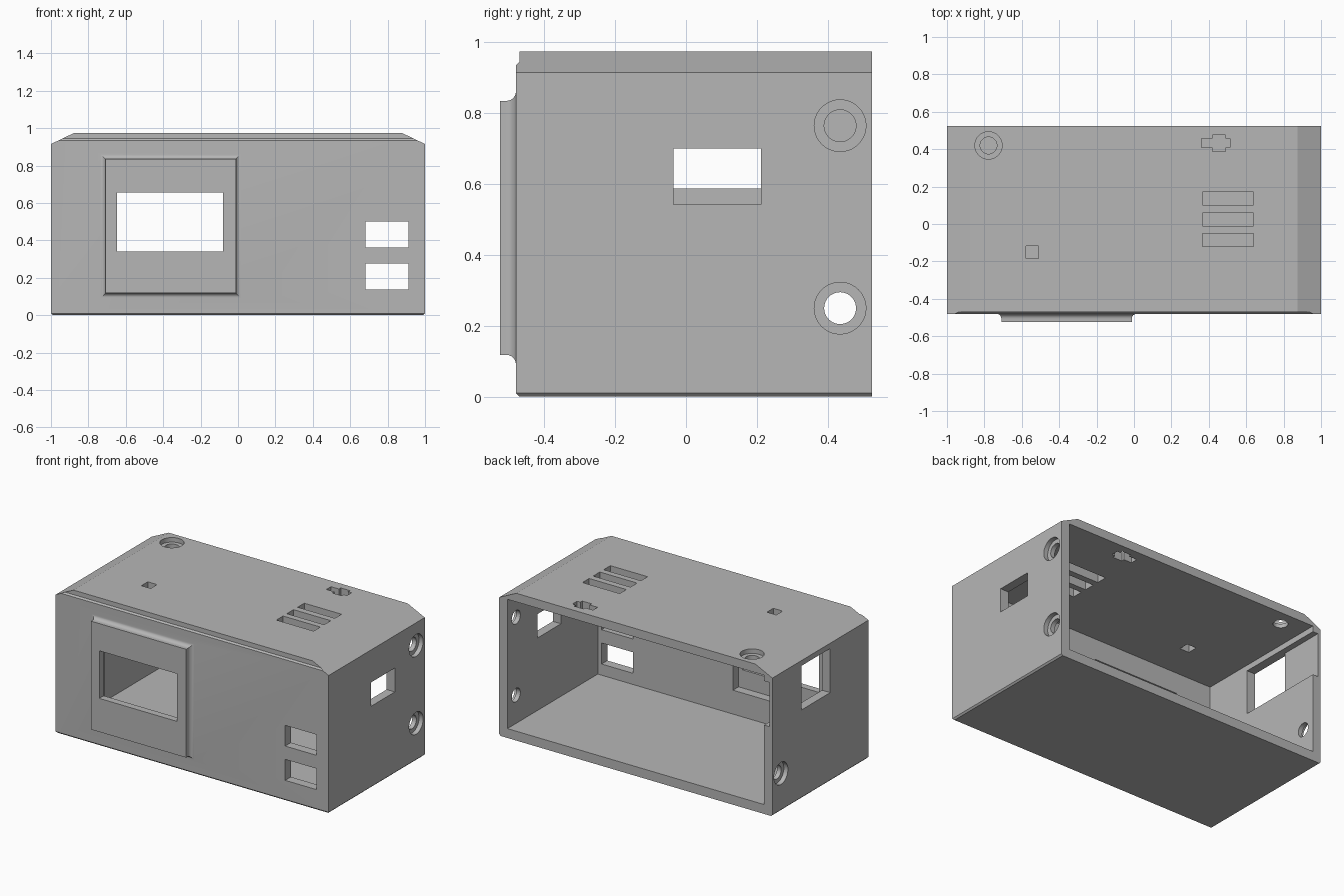
import bpy, bmesh, math
from mathutils import Vector

if "Cube" in bpy.data.objects:
    bpy.data.objects.remove(bpy.data.objects["Cube"])

grey = bpy.data.materials.new("light grey plastic")
grey.diffuse_color = (0.47, 0.47, 0.47, 1)
grey.use_nodes = True
grey.node_tree.nodes["Principled BSDF"].inputs["Base Color"].default_value = grey.diffuse_color


def loft(name, rings):
    """Closed solid through matching rings of points."""
    bm = bmesh.new()
    vs = [[bm.verts.new(p) for p in r] for r in rings]
    n = len(vs[0])
    for a, b in zip(vs, vs[1:]):
        for i in range(n):
            j = (i + 1) % n
            bm.faces.new((a[i], a[j], b[j], b[i]))
    bm.faces.new(vs[0][::-1])
    bm.faces.new(vs[-1])
    bmesh.ops.recalc_face_normals(bm, faces=bm.faces)
    me = bpy.data.meshes.new(name)
    bm.to_mesh(me)
    bm.free()
    ob = bpy.data.objects.new(name, me)
    me.materials.append(grey)
    bpy.context.collection.objects.link(ob)
    return ob


def box(x0, x1, y0, y1, z0, z1):
    return loft("cutter", [[(x0, y0, z), (x1, y0, z), (x1, y1, z), (x0, y1, z)]
                           for z in (z0, z1)])


def tube(start, end, r, n=40):
    """Cylinder between two points on an axis-aligned line."""
    a, b = Vector(start), Vector(end)
    q = (b - a).to_track_quat('Z', 'Y')
    ring = [q @ Vector((r * math.cos(t * math.tau / n), r * math.sin(t * math.tau / n), 0))
            for t in range(n)]
    return loft("cutter", [[p + v for v in ring] for p in (a, b)])


def combine(target, other, op='DIFFERENCE'):
    m = target.modifiers.new("bool", 'BOOLEAN')
    m.operation, m.solver, m.object = op, 'EXACT', other
    bpy.context.view_layer.objects.active = target
    bpy.ops.object.modifier_apply(modifier=m.name)
    bpy.data.objects.remove(other)


FRONT, BACK, TOP = -0.48, 0.525, 0.975

# Outer case: chamfered cross-section running front to back
half = [(0.99, 0), (1, 0.01), (1, 0.915), (0.875, TOP)]
section = half + [(-x, z) for x, z in reversed(half)]
case = loft("case", [[(x, y, z) for x, z in section] for y in (FRONT, BACK)])

# Raised display bezel with a concave flare where it meets the front
rings = []
steps = [(-0.525, 0), (-0.507, 0)]
steps += [(-0.507 + 0.027 * math.sin(a), 0.027 * (1 - math.cos(a)))
          for a in [math.radians(15 * k) for k in range(1, 7)]]
steps.append((-0.46, 0.027))
for y, o in steps:
    x0, x1, z0, z1 = -0.709 - o, -0.012 + o, 0.118 - o, 0.835 + o
    rings.append([(x0, y, z0), (x1, y, z0), (x1, y, z1), (x0, y, z1)])
combine(case, loft("bezel", rings), 'UNION')

# Step along the top front edge and small bevel along the bottom front edge
for prof in ([(-0.6, 0.935), (FRONT, 0.935), (-0.47, 0.945), (-0.47, 1.1), (-0.6, 1.1)],
             [(FRONT - 0.01, -0.01), (FRONT + 0.02, -0.01), (FRONT - 0.01, 0.02)]):
    combine(case, loft("cutter", [[(x, y, z) for y, z in prof] for x in (-1.2, 1.2)]))

# Cavity, open at the back
combine(case, box(-0.94, 0.94, -0.42, 0.7, 0.062, 0.918))

# Display pocket behind the bezel, display window and the two front ports
combine(case, box(-0.68, -0.05, -0.479, -0.3, 0.22, 0.78))
combine(case, box(-0.648, -0.079, -0.7, -0.3, 0.34, 0.655))
for z0, z1 in ((0.136, 0.275), (0.363, 0.5)):
    combine(case, box(0.682, 0.912, -0.7, -0.3, z0, z1))

# Side openings, and the slide-in recess inside the left wall
combine(case, box(0.8, 1.2, -0.035, 0.212, 0.542, 0.7))
combine(case, box(-0.979, -0.8, -0.08, 0.7, 0.588, 0.88))
combine(case, box(-1.2, -0.9, -0.08, 0.22, 0.588, 0.88))

# Top vents, square hole and cross-shaped hole
for y in (0.137, 0.025, -0.085):
    combine(case, box(0.365, 0.638, y - 0.035, y + 0.035, 0.85, 1.1))
combine(case, box(-0.578, -0.51, -0.185, -0.118, 0.85, 1.1))
combine(case, box(0.362, 0.512, 0.408, 0.456, 0.85, 1.1))
combine(case, box(0.42, 0.488, 0.388, 0.475, 0.85, 1.1))

# Counterbored screw holes: two right, one left, one top
screws = [((1, 0.435, 0.765), (1, 0, 0)), ((1, 0.435, 0.25), (1, 0, 0)),
          ((-1, 0.435, 0.25), (-1, 0, 0)), ((-0.778, 0.42, TOP), (0, 0, 1))]
for pos, out in screws:
    p, d = Vector(pos), Vector(out)
    combine(case, tube(p - d * 0.03, p + d * 0.1, 0.073))
    combine(case, tube(p - d * 0.12, p + d * 0.1, 0.045))

# Smooth the round holes and flare, keep the edges sharp
bpy.ops.object.select_all(action='DESELECT')
case.select_set(True)
bpy.context.view_layer.objects.active = case
bpy.ops.object.shade_smooth_by_angle(angle=math.radians(20))
